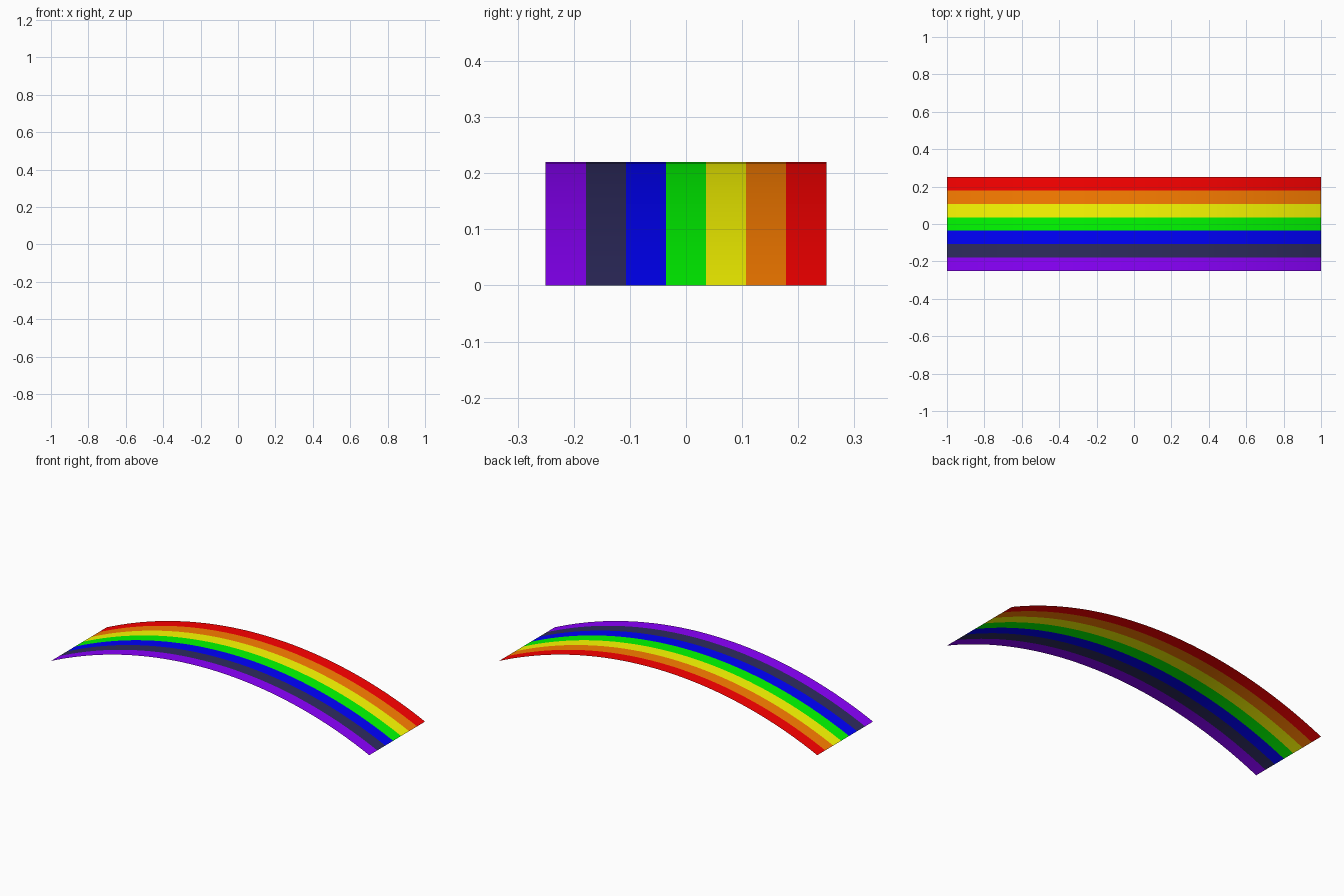
import bpy, math

if "Cube" in bpy.data.objects:
    bpy.data.objects.remove(bpy.data.objects["Cube"])

HALF, RISE, WIDTH, SEGS = 1.0, 0.22, 0.5, 48
RADIUS = (HALF**2 + RISE**2) / (2 * RISE)
SWEEP = math.asin(HALF / RADIUS)

# Stripe colours from front to back (sRGB)
STRIPES = [
    ("violet", (139, 0, 255)),
    ("indigo", (46, 43, 95)),
    ("blue", (0, 0, 255)),
    ("green", (0, 255, 0)),
    ("yellow", (255, 255, 0)),
    ("orange", (255, 127, 0)),
    ("red", (255, 0, 0)),
]


def linear(c):
    c /= 255
    return c / 12.92 if c <= 0.04045 else ((c + 0.055) / 1.055) ** 2.4


# Shallow circular arc in the xz plane
arc = []
for i in range(SEGS + 1):
    a = SWEEP * (2 * i / SEGS - 1)
    arc.append((RADIUS * math.sin(a), RADIUS * math.cos(a) - RADIUS + RISE))


def stripe(name, y0, y1, rgb):
    """One thin curved band of the rainbow."""
    verts = [(x, y, z) for x, z in arc for y in (y0, y1)]
    faces = [(2*i, 2*i + 2, 2*i + 3, 2*i + 1) for i in range(SEGS)]
    mesh = bpy.data.meshes.new(name)
    mesh.from_pydata(verts, [], faces)
    mesh.shade_smooth()
    mat = bpy.data.materials.new(name)
    mat.diffuse_color = (*[linear(c) for c in rgb], 1)
    mat.use_nodes = True
    mat.node_tree.nodes["Principled BSDF"].inputs["Base Color"].default_value = mat.diffuse_color
    mesh.materials.append(mat)
    bpy.context.collection.objects.link(bpy.data.objects.new(name, mesh))


# Seven equal bands side by side
step = WIDTH / len(STRIPES)
for n, (colour, rgb) in enumerate(STRIPES):
    y = -WIDTH / 2 + n * step
    stripe(colour + "_stripe", y, y + step, rgb)
